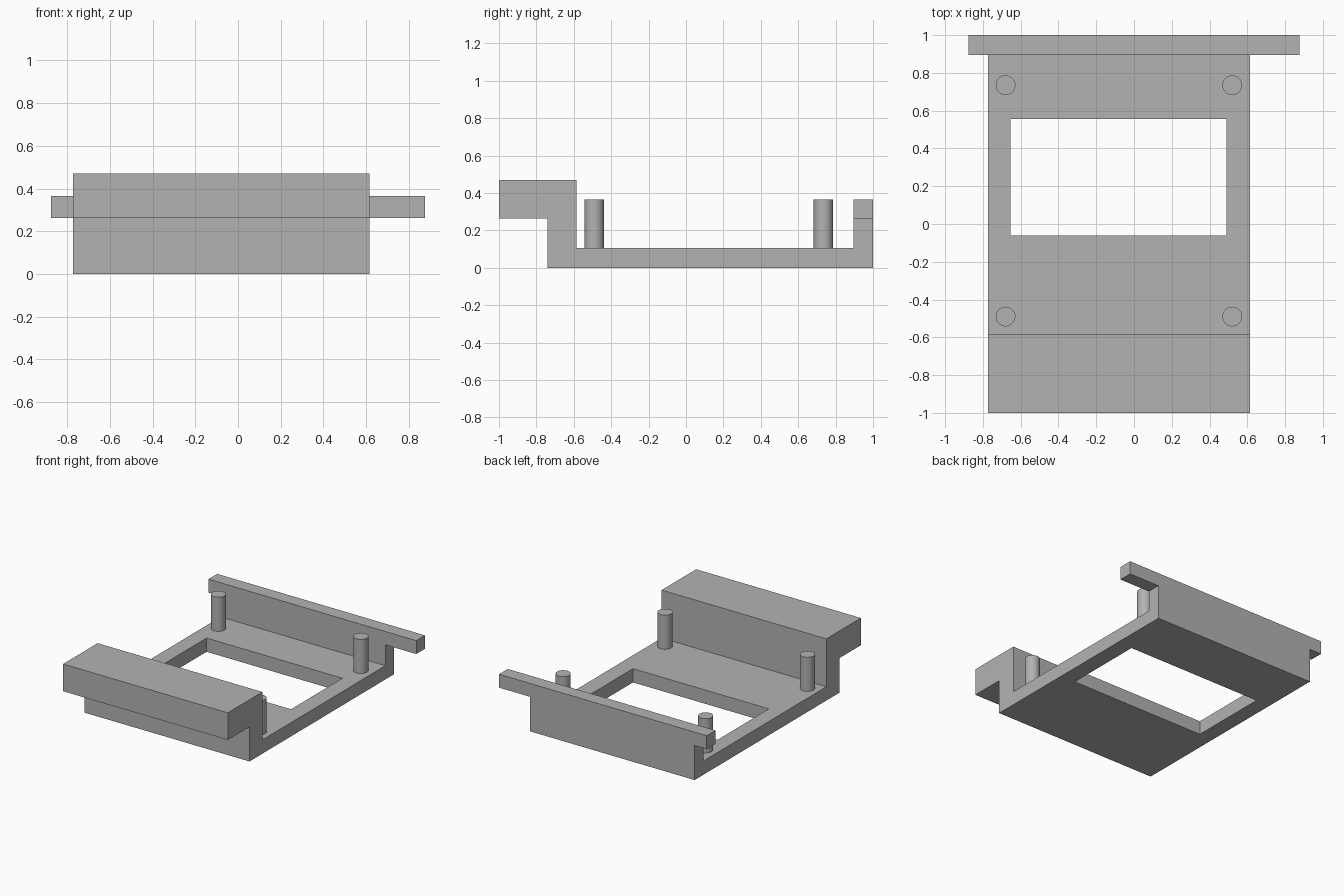
import bpy
import bmesh

cube = bpy.data.objects.get("Cube")
if cube:
    bpy.data.objects.remove(cube, do_unlink=True)

grey = bpy.data.materials.new("plain grey")
grey.use_nodes = True
colour = (0.45, 0.45, 0.45, 1)
grey.diffuse_color = colour
grey.node_tree.nodes["Principled BSDF"].inputs["Base Color"].default_value = colour


def make_object(name, bm):
    bmesh.ops.recalc_face_normals(bm, faces=bm.faces)
    mesh = bpy.data.meshes.new(name)
    bm.to_mesh(mesh)
    bm.free()
    mesh.materials.append(grey)
    obj = bpy.data.objects.new(name, mesh)
    bpy.context.collection.objects.link(obj)
    return obj


def extrude_profile(name, profile, x0, x1):
    """Sweep a (y, z) outline along x."""
    bm = bmesh.new()
    face = bm.faces.new([bm.verts.new((x0, y, z)) for y, z in profile])
    swept = bmesh.ops.extrude_face_region(bm, geom=[face])["geom"]
    verts = [v for v in swept if isinstance(v, bmesh.types.BMVert)]
    bmesh.ops.translate(bm, verts=verts, vec=(x1 - x0, 0, 0))
    return make_object(name, bm)


def box(name, x, y, z):
    outline = [(y[0], z[0]), (y[1], z[0]), (y[1], z[1]), (y[0], z[1])]
    return extrude_profile(name, outline, *x)


def boolean(target, helper, operation):
    mod = target.modifiers.new(helper.name, "BOOLEAN")
    mod.operation = operation
    mod.solver = "EXACT"
    mod.object = helper
    bpy.context.view_layer.objects.active = target
    bpy.ops.object.modifier_apply(modifier=mod.name)
    bpy.data.objects.remove(helper, do_unlink=True)


LEFT, RIGHT = 0.615, -0.773
FLOOR, SHELF, RIM, TOP = 0.105, 0.263, 0.365, 0.47

# Tray: floor, stepped front wall and back wall in one cross-section
tray = extrude_profile("tray", [
    (-0.74, 0), (1, 0), (1, RIM), (0.895, RIM), (0.895, FLOOR),
    (-0.585, FLOOR), (-0.585, TOP), (-1, TOP), (-1, SHELF), (-0.74, SHELF),
], RIGHT, LEFT)

# Rectangular opening through the floor
boolean(tray, box("window_cutter", (-0.655, 0.49), (-0.062, 0.557), (-0.1, 0.2)), "DIFFERENCE")

# Crossbar flush with the back wall, its ends reaching past the sides
boolean(tray, box("crossbar", (-0.875, 0.875), (0.895, 1), (SHELF, RIM)), "UNION")

# Four mounting pins standing on the floor
for side, x in (("right", -0.68), ("left", 0.52)):
    for end, y in (("front", -0.49), ("back", 0.735)):
        bm = bmesh.new()
        bmesh.ops.create_cone(bm, cap_ends=True, segments=48, radius1=0.052,
                              radius2=0.052, depth=RIM - FLOOR)
        pin = make_object(f"{end}_{side}_pin", bm)
        pin.location = (x, y, (FLOOR + RIM) / 2)
        bpy.ops.object.select_all(action="DESELECT")
        pin.select_set(True)
        bpy.context.view_layer.objects.active = pin
        bpy.ops.object.shade_smooth_by_angle()
